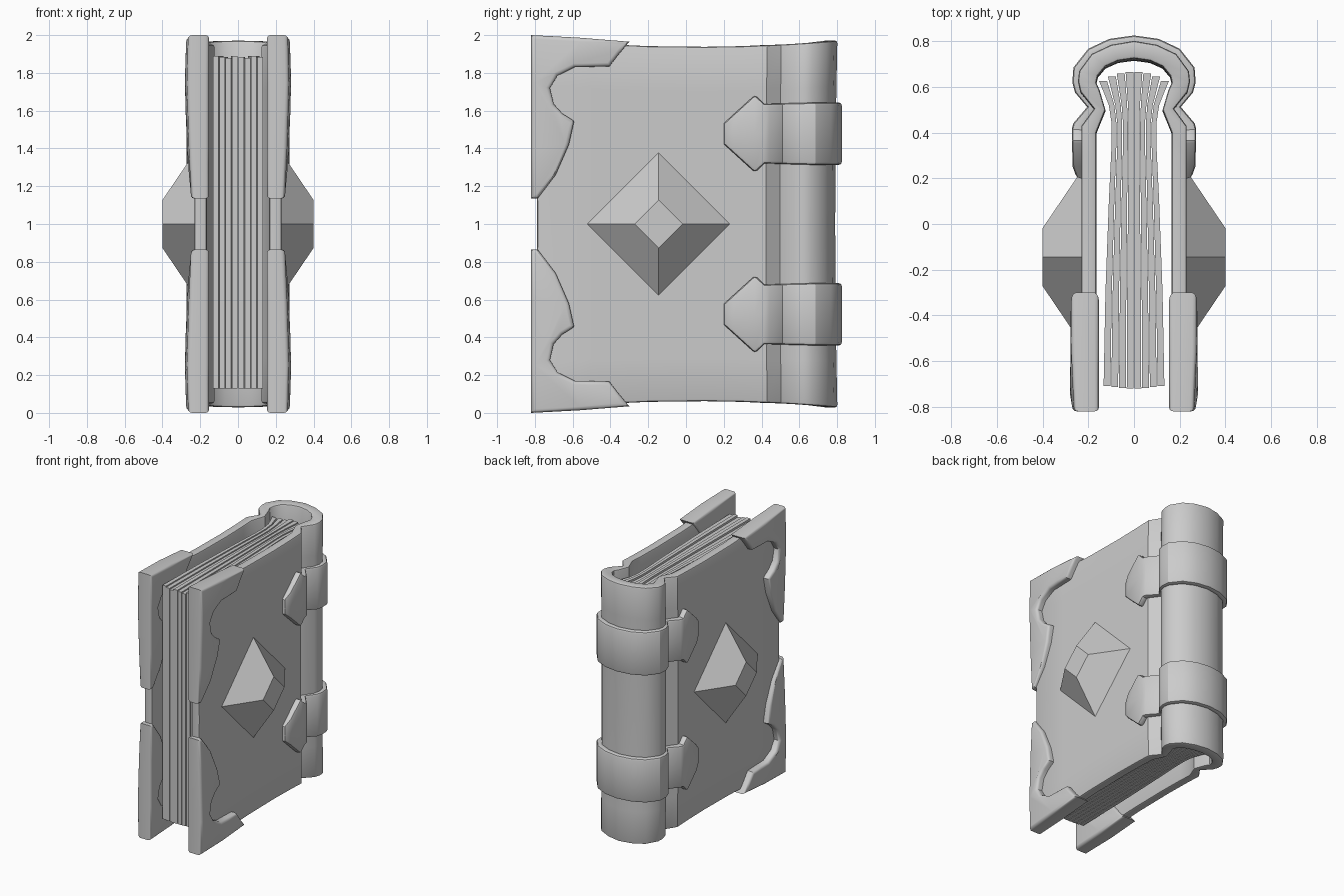
import bpy, bmesh, math

if "Cube" in bpy.data.objects:
    bpy.data.objects.remove(bpy.data.objects["Cube"])


def finish(name, bm, smooth=True):
    bmesh.ops.recalc_face_normals(bm, faces=bm.faces[:])
    me = bpy.data.meshes.new(name)
    bm.to_mesh(me)
    bm.free()
    ob = bpy.data.objects.new(name, me)
    bpy.context.collection.objects.link(ob)
    if smooth:
        bpy.ops.object.select_all(action='DESELECT')
        ob.select_set(True)
        bpy.context.view_layer.objects.active = ob
        bpy.ops.object.shade_smooth_by_angle(angle=math.radians(32))
    return ob


def wall(name, half, levels, bevel, pinch=0.0):
    """Upright wall: half = (outer x, outer y, inner x, inner y, z low, z high), ends on x = 0."""
    full = half + [(-a, b, -c, d, e, f) for a, b, c, d, e, f in reversed(half[:-1])]
    bm = bmesh.new()
    cols = []
    for xo, yo, xi, yi, lo, hi in full:
        col = []
        for x, y in ((xo, yo), (xi, yi)):
            side = []
            for k in range(levels + 1):
                z = lo + (hi - lo) * k / levels
                side.append(bm.verts.new((x, y * (1 - pinch * (1 - (z - 1) ** 2)), z)))
            col.append(side)
        cols.append(col)
    rim = set()
    for (o0, i0), (o1, i1) in zip(cols, cols[1:]):
        for k in range(levels):
            bm.faces.new((o0[k], o1[k], o1[k + 1], o0[k + 1]))
            bm.faces.new((i0[k], i0[k + 1], i1[k + 1], i1[k]))
        for k in (0, levels):
            rim.add(bm.faces.new((o0[k], o1[k], i1[k], i0[k])))
    for o, i in (cols[0], cols[-1]):
        for k in range(levels):
            rim.add(bm.faces.new((o[k], o[k + 1], i[k + 1], i[k])))
    bmesh.ops.recalc_face_normals(bm, faces=bm.faces[:])
    edges = [e for e in bm.edges if any(f in rim for f in e.link_faces)
             and e.calc_face_angle(0) > 1.0]
    bmesh.ops.bevel(bm, geom=edges, offset=bevel, segments=2, profile=0.5,
                    affect='EDGES', clamp_overlap=True)
    return finish(name, bm)


# Cover boards, hinges and rounded spine in one wall
def top_z(y):
    return 1.938 + 0.037 * ((y - 0.05) / 0.8) ** 2


board = [(0.23, y, 0.165, y) for y in (-0.8, -0.5, -0.2, 0.1, 0.3)]
spine = [(0.23, 0.43, 0.165, 0.40), (0.175, 0.505, 0.125, 0.50), (0.235, 0.58, 0.15, 0.585),
         (0.245, 0.625, 0.165, 0.62), (0.24, 0.67, 0.158, 0.65), (0.185, 0.745, 0.125, 0.69),
         (0.1, 0.785, 0.07, 0.715), (0, 0.802, 0, 0.725)]
wall("cover", [p + (2 - top_z(p[1]), top_z(p[1])) for p in board + spine], 8, 0.012, 0.015)

# Two straps with arrow-shaped ends wrapped round the spine
strap = [(0.25, 0.2, 0.21, 0.2, 0.055), (0.268, 0.25, 0.21, 0.25, 0.1),
         (0.272, 0.365, 0.21, 0.365, 0.205), (0.272, 0.415, 0.21, 0.41, 0.158),
         (0.266, 0.44, 0.21, 0.425, 0.158), (0.205, 0.512, 0.16, 0.505, 0.16),
         (0.258, 0.575, 0.215, 0.585, 0.163), (0.27, 0.62, 0.225, 0.625, 0.163),
         (0.265, 0.685, 0.22, 0.665, 0.165), (0.2, 0.767, 0.165, 0.73, 0.165),
         (0.108, 0.81, 0.09, 0.765, 0.165), (0, 0.825, 0, 0.78, 0.165)]
for name, zc in (("upper_strap", 1.478), ("lower_strap", 0.522)):
    wall(name, [(a, b, c, d, zc - h, zc + h) for a, b, c, d, h in strap], 2, 0.016)

# Corner guards: bevelled plate outline (y, z), mirrored to four corners
guard = [(-0.82, 2.0), (-0.56, 1.986), (-0.30, 1.965), (-0.355, 1.90), (-0.405, 1.835),
         (-0.50, 1.832), (-0.59, 1.83), (-0.68, 1.785), (-0.72, 1.72), (-0.70, 1.635),
         (-0.655, 1.585), (-0.592, 1.545), (-0.62, 1.42), (-0.69, 1.26), (-0.785, 1.135),
         (-0.82, 1.135), (-0.82, 1.4), (-0.82, 1.75)]


def corner_guard(name, sx, flip):
    bm = bmesh.new()
    caps = []
    for side in (0, 1):
        vs = []
        for y, z in guard:
            out = 0.28 - 0.05 * abs(z - 1.75) ** 1.5 - 0.25 * max(0, -y - 0.75) ** 1.2
            x = out if side else 0.153
            vs.append(bm.verts.new((sx * x, y, 2 - z if flip else z)))
        caps.append(vs)
    a, b = caps
    n = len(a)
    for i in range(n):
        j = (i + 1) % n
        bm.faces.new((a[i], a[j], b[j], b[i]))
    bm.faces.new(a)
    bm.faces.new(b[::-1])
    bmesh.ops.recalc_face_normals(bm, faces=bm.faces[:])
    rims = [e for e in bm.edges if any(len(f.verts) == n for f in e.link_faces)]
    bmesh.ops.bevel(bm, geom=rims, offset=0.02, segments=3, profile=0.5,
                    affect='EDGES', clamp_overlap=True)
    finish(name, bm)


for sname, sx in (("right", 1), ("left", -1)):
    for zname, flip in (("upper", False), ("lower", True)):
        corner_guard(f"{zname}_{sname}_corner_guard", sx, flip)

    # Faceted diamond gem on each cover
    bm = bmesh.new()
    rings = []
    for x, r in ((0.215, 0.4), (0.4, 0.127)):
        rings.append([bm.verts.new((sx * x, -0.145 + r * c, 1 + r * s))
                      for c, s in ((1, 0), (0, 1), (-1, 0), (0, -1))])
    for i in range(4):
        j = (i + 1) % 4
        bm.faces.new((rings[0][i], rings[0][j], rings[1][j], rings[1][i]))
    for r in rings:
        bm.faces.new(r)
    finish(f"{sname}_gem", bm, smooth=False)

# Page bundles: eight strips pinched at the hinge and fanned inside the spine
sections = [(-0.72, 0.135), (-0.3, 0.127), (0.1, 0.112), (0.35, 0.1), (0.44, 0.1),
            (0.52, 0.112), (0.665, 0.155)]
for n in range(8):
    c = (n - 3.5) / 4
    bm = bmesh.new()
    prev = first = None
    top = 1.89 - 0.012 * (n % 3) / 2
    for k, (y, w) in enumerate(sections):
        y += 0.015 * c * c if k == 0 else -0.05 * c * c if k == 6 else 0
        lo, hi = (c - 0.125) * w + 0.002, (c + 0.125) * w - 0.002
        ring = [bm.verts.new(p) for p in ((lo, y, 0.13), (hi, y, 0.13), (hi, y, top), (lo, y, top))]
        if prev:
            for i in range(4):
                j = (i + 1) % 4
                bm.faces.new((prev[i], prev[j], ring[j], ring[i]))
        first = first or ring
        prev = ring
    bm.faces.new(first)
    bm.faces.new(prev)
    finish(f"page_bundle_{n + 1}", bm)
